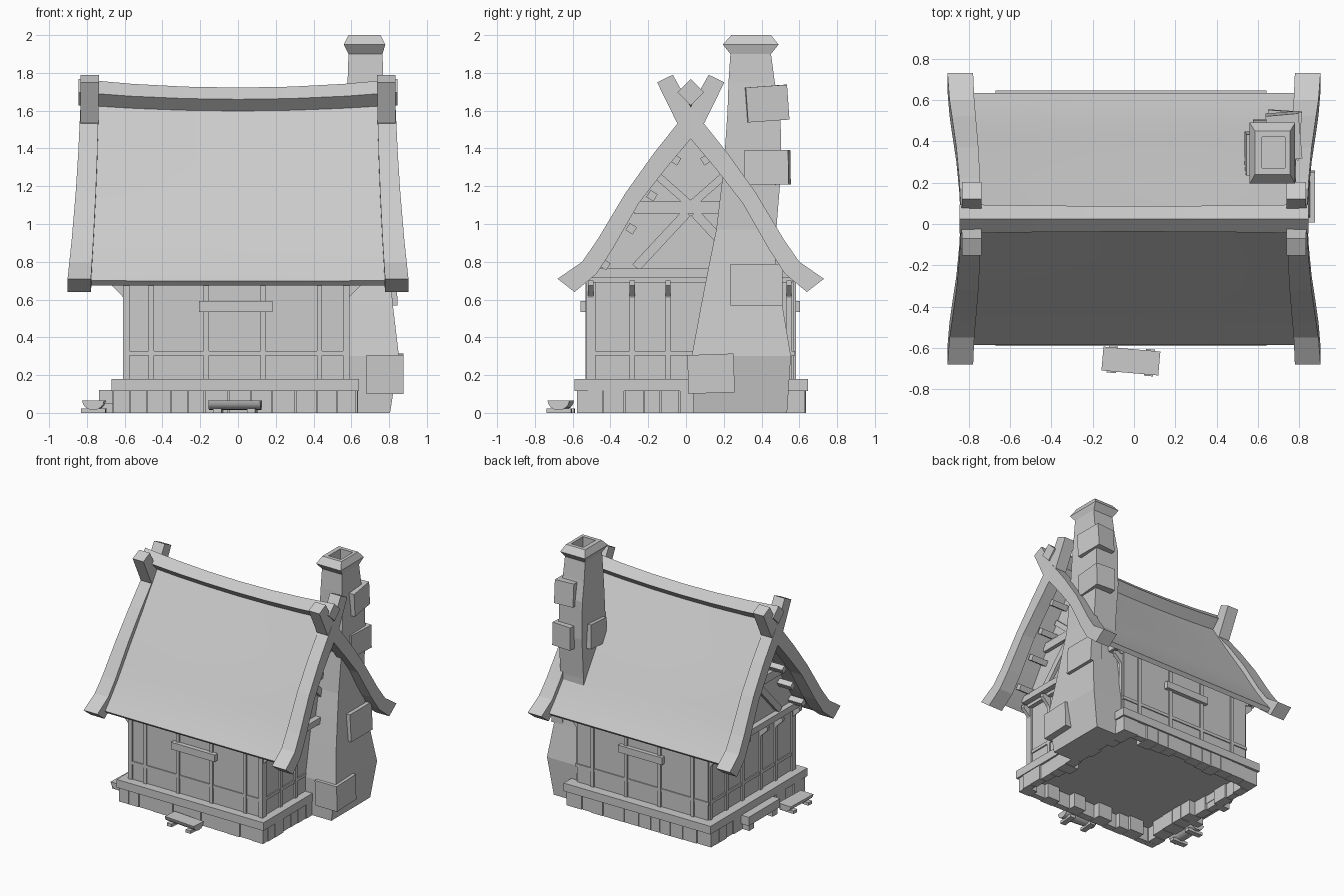
import bpy, bmesh, math, random
from mathutils import Vector, Matrix

if "Cube" in bpy.data.objects:
    bpy.data.objects.remove(bpy.data.objects["Cube"])

random.seed(4)
C = 0.025                      # y of the ridge line
grey = bpy.data.materials.new("plain grey")
grey.diffuse_color = (0.6, 0.6, 0.6, 1)
grey.use_nodes = True
grey.node_tree.nodes["Principled BSDF"].inputs["Base Color"].default_value = grey.diffuse_color


def finish(name, bm):
    bmesh.ops.recalc_face_normals(bm, faces=bm.faces)
    me = bpy.data.meshes.new(name)
    bm.to_mesh(me)
    bm.free()
    me.materials.append(grey)
    ob = bpy.data.objects.new(name, me)
    bpy.context.collection.objects.link(ob)
    return ob


def smooth(ob):
    bpy.ops.object.select_all(action='DESELECT')
    ob.select_set(True)
    bpy.context.view_layer.objects.active = ob
    bpy.ops.object.shade_smooth_by_angle(angle=math.radians(30))


def loft(name, rings):
    bm = bmesh.new()
    vs = [[bm.verts.new(p) for p in r] for r in rings]
    n = len(vs[0])
    for a, b in zip(vs, vs[1:]):
        for i in range(n):
            j = (i + 1) % n
            bm.faces.new((a[i], a[j], b[j], b[i]))
    bm.faces.new(vs[0])
    bm.faces.new(vs[-1])
    return finish(name, bm)


def box(name, x0, x1, y0, y1, z0, z1, rot=(0, 0, 0)):
    bm = bmesh.new()
    bmesh.ops.create_cube(bm, size=1)
    m = Matrix.Identity(4)
    for ang, ax in zip(rot, 'XYZ'):
        m = Matrix.Rotation(math.radians(ang), 4, ax) @ m
    m = Matrix.Translation(((x0+x1)/2, (y0+y1)/2, (z0+z1)/2)) @ m @ Matrix.Diagonal((x1-x0, y1-y0, z1-z0, 1))
    bmesh.ops.transform(bm, matrix=m, verts=bm.verts)
    return finish(name, bm)


def beam(name, x0, x1, a, b, w):
    """Timber lying in a y-z plane between a and b."""
    a, b = Vector(a), Vector(b)
    d = (b - a).normalized() * w / 2
    n = Vector((-d.y, d.x))
    q = [a + n, b + n, b - n, a - n]
    return loft(name, [[(x, p.x, p.y) for p in q] for x in (x0, x1)])


# walls and solid gable under the roof
box("house_wall", -.595, .575, -.52, .57, .12, .72)
half = [(.54, .69), (.53, .77), (.44, .88), (.30, 1.10), (.16, 1.31)]
prof = half + [(0, 1.56)] + [(-d, z) for d, z in reversed(half)]
loft("gable_wall", [[(x, C + d, z) for d, z in prof] for x in (-.63, .61)])

# plinth: sill slab on a ring of loose stones
box("sill_slab", -.67, .64, -.59, .645, .115, .18)


def stones(start, end, place):
    p = start
    while p < end - .02:
        w = min(random.uniform(.08, .13), end - p)
        if end - p - w < .04:
            w = end - p
        place(p, p + w - .004, random.uniform(.05, .13), random.uniform(0, .012))
        p += w


stones(-.66, .63, lambda a, b, d, o: box("base_stone_front", a, b, -.58 + o, -.58 + d, 0, .115))
stones(-.66, .63, lambda a, b, d, o: box("base_stone_back", a, b, .635 - d, .635 - o, 0, .115))
stones(-.52, .58, lambda a, b, d, o: box("base_stone_left", -.665 + o, -.665 + d, a, b, 0, .115))
stones(-.52, .58, lambda a, b, d, o: box("base_stone_right", .635 - d, .635 - o, a, b, 0, .115))

# timber frame on the long walls
for side, y0, y1 in (("front", -.532, -.51), ("back", .56, .582)):
    for x in (-.46, -.168, .132, .432):
        box("post_" + side, x - .014, x + .014, y0, y1, .18, .75)
    box("rail_" + side, -.6, .58, y0 + .004, y1 - .004, .303, .328)
    yw = -.54 if side == "front" else .585
    box("window_ledge_" + side, -.207, .183, yw - .018, yw + .018, .535, .592)

# timber frame, brackets and gable trusses on the end walls
for side, s, xw, xg in (("left", -1, -.595, -.63), ("right", 1, .575, .61)):
    xa, xb = sorted((xw - s * .02, xw + s * .014))
    for y in (-.505, -.285, -.095, .14, .34, .545):
        w = .025 if y == -.505 else .014
        box("post_" + side, xa, xb, y - w, y + w, .18, .7)
        loft("bracket_" + side, [[(xw, yy, .59), (xw, yy, .70), (xw + s * .075, yy, .70),
                                  (xw + s * .075, yy, .675), (xw + s * .02, yy, .62)]
                                 for yy in (y - .014, y + .014)])
    box("rail_" + side, xa + .004, xb - .004, -.525, .575, .303, .328)
    ga, gb = sorted((xg - s * .03, xg + s * .045))
    box("tie_beam_" + side, ga, gb, C - .53, C + .53, .715, .765)
    ga, gb = sorted((xg - s * .02, xg + s * .03))
    box("collar_beam_" + side, ga, gb, C - .30, C + .30, 1.055, 1.12)
    for k in (-1, 1):
        beam("lower_brace_" + side, ga, gb - .004, (C + k * .29, .77), (C + k * .02, 1.06), .05)
        beam("upper_brace_" + side, ga, gb - .004, (C + k * .17, 1.25), (C + k * .0, 1.10), .04)
        # purlin ends
        for d, z in ((.08, 1.34), (.205, 1.15), (.315, .975), (.455, .785)):
            pa, pb = sorted((xg - s * .03, s * .75))
            box("purlin_end", pa, pb, C + k * d - .022, C + k * d + .022, z - .022, z + .022, (-k * 58, 0, 0))


# curved sagging roof
def flare(z):
    return max(0, min(1, (1.65 - z) / 1.0)) ** 1.5


top = [(.61, .70), (.54, .79), (.465, .90), (.40, 1.005), (.325, 1.13), (.18, 1.35)]
low = [(.585, .675), (.51, .76), (.43, .88), (.365, .985), (.29, 1.105), (.145, 1.325)]
section = (top + [(0, 1.63)] + [(-d, z) for d, z in reversed(top)]
           + [(-d, z) for d, z in low] + [(0, 1.56)] + [(d, z) for d, z in reversed(low)])
rings = []
for i in range(11):
    u = -1 + i / 5
    rings.append([(u * (.77 + .05 * flare(z)), C + d, z - .03 * (1 - u * u) * (z - .67) / .95)
                  for d, z in section])
smooth(loft("roof", rings))

# diamond ridge beam
rings = []
for i in range(7):
    u = -1 + i / 3
    zc, r = 1.66 + .037 * u * u, .062 + .008 * u * u
    rings.append([(u * .845, C + r * a, zc + r * b) for a, b in ((1, 0), (0, 1), (-1, 0), (0, -1))])
smooth(loft("ridge_beam", rings))

# crossed barge boards with horns
pairs = [((-.095, 1.79), (-.178, 1.75)), ((0, 1.62), (-.075, 1.54)), ((.195, 1.375), (.135, 1.29)),
         ((.345, 1.165), (.275, 1.11)), ((.495, .915), (.415, .865)), ((.575, .80), (.50, .735)),
         ((.705, .71), (.615, .64))]
for s in (-1, 1):
    for k in (-1, 1):
        rings = []
        for (d0, z0), (d1, z1) in pairs:
            t = flare((z0 + z1) / 2)
            xi, xo = s * (.737 + .043 * t), s * (.833 + .072 * t)
            rings.append([(xi, C + k * d0, z0), (xo, C + k * d0, z0), (xo, C + k * d1, z1), (xi, C + k * d1, z1)])
        loft("barge_board", rings)

# chimney with flared cap and hollow top
levels = [(0, .58, .805, .04, .535), (.3, .58, .852, .03, .555), (.57, .58, .82, .08, .51),
          (.8, .58, .80, .125, .475), (.97, .58, .785, .16, .478), (1.3, .575, .785, .20, .505),
          (1.6, .575, .78, .22, .50), (1.75, .58, .77, .225, .47), (1.9, .585, .765, .235, .45),
          (1.95, .56, .78, .195, .49), (2.0, .585, .755, .24, .45), (2.0, .62, .73, .27, .42),
          (1.9, .62, .73, .27, .42)]
loft("chimney", [[(a, c, z), (b, c, z), (b, d, z), (a, d, z)] for z, a, b, c, d in levels])

# stone slabs set into the chimney
for b, r in (((.68, .875, .01, .255, .105, .31), (2, 0, 0)),
             ((.74, .84, .235, .51, .567, .785), (0, -3, 0)),
             ((.64, .805, .315, .548, 1.207, 1.39), (1, 0, -4)),
             ((.645, .805, .315, .535, 1.545, 1.73), (4, 0, 5)),
             ((.54, .62, .24, .44, 1.2, 1.39), (4, 3, 0))):
    box("chimney_stone", *b, r)


# half-log benches and the side step
def bench(x, y, ang):
    m = Matrix.Translation((x, y, 0)) @ Matrix.Rotation(math.radians(ang), 4, 'Z')
    arc = [math.pi * (1 + i / 8) for i in range(9)]
    parts = [loft("bench_log", [[(u, .058 * math.cos(a), .065 + .05 * math.sin(a)) for a in arc]
                                for u in (-.138, .138)])]
    smooth(parts[0])
    parts += [box("bench_foot", u - .022, u + .022, -.065, .065, 0, .024) for u in (-.09, .09)]
    for p in parts:
        p.data.transform(m)


bench(-.015, -.663, -5)
bench(-.762, -.31, 88)
box("side_step", -.735, -.6, -.15, .25, .05, .12)
for y in (-.1, .2):
    box("step_foot", -.725, -.62, y - .03, y + .03, 0, .05)
